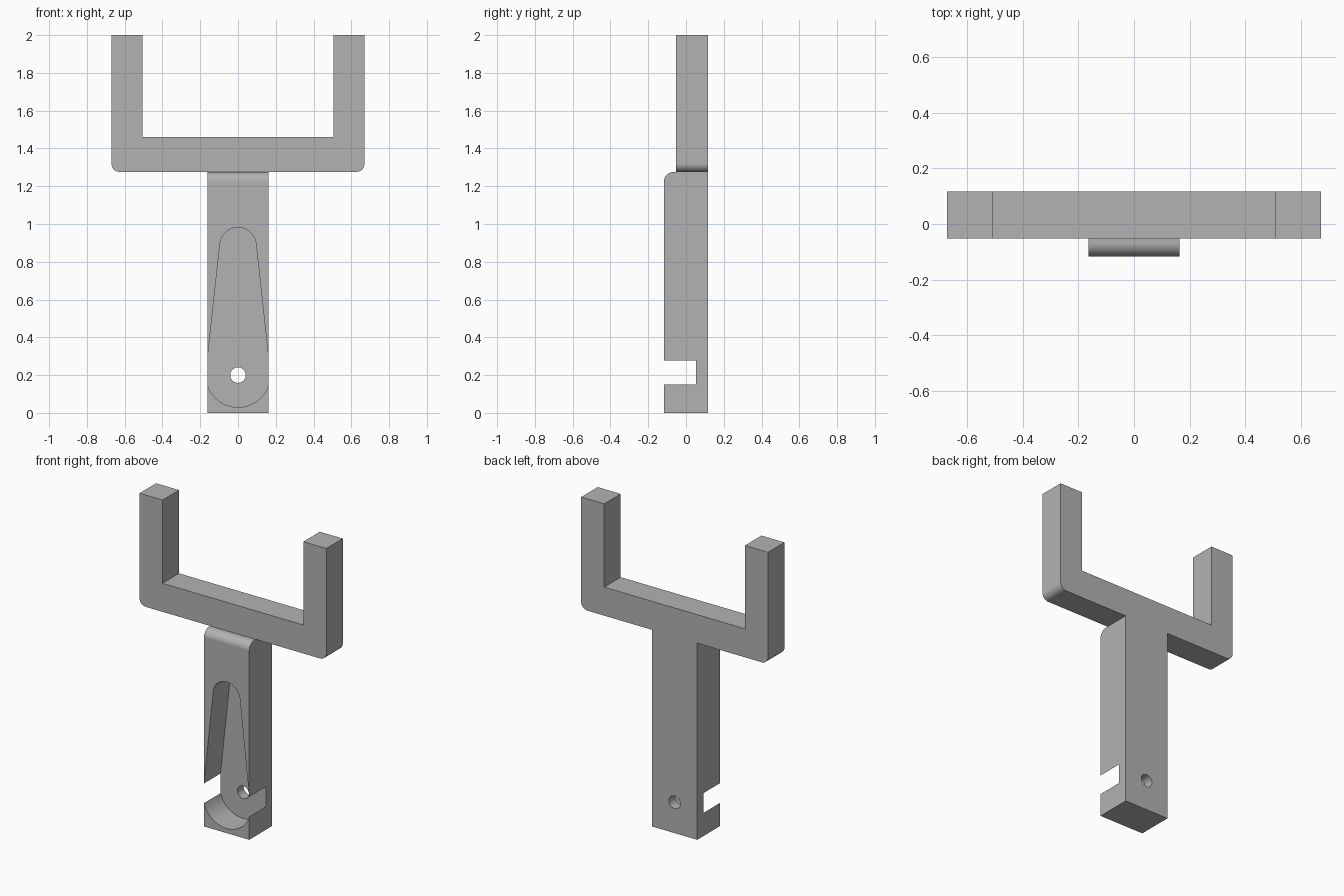
import bpy, bmesh
from math import sin, cos, pi, asin
from mathutils import Vector

if "Cube" in bpy.data.objects:
    bpy.data.objects.remove(bpy.data.objects["Cube"], do_unlink=True)

# Single matte grey
grey = bpy.data.materials.new("grey")
grey.use_nodes = True
COLOR = (0.45, 0.45, 0.45, 1)
grey.diffuse_color = COLOR
grey.node_tree.nodes["Principled BSDF"].inputs["Base Color"].default_value = COLOR


def arc(cx, cz, r, start, end, steps):
    """Points on an arc, angles in radians."""
    angles = [start + (end - start) * i / steps for i in range(steps + 1)]
    return [(cx + r * cos(a), cz + r * sin(a)) for a in angles]


def prism(name, profile, axis, low, high):
    """Extrude a 2D profile (side, z) along the x or y axis."""
    bm = bmesh.new()
    place = (lambda u, z: (u, low, z)) if axis == "y" else (lambda u, z: (low, u, z))
    face = bm.faces.new([bm.verts.new(place(u, z)) for u, z in profile])
    grown = bmesh.ops.extrude_face_region(bm, geom=[face])["geom"]
    shift = Vector((0, high - low, 0) if axis == "y" else (high - low, 0, 0))
    bmesh.ops.translate(bm, vec=shift, verts=[v for v in grown if isinstance(v, bmesh.types.BMVert)])
    bmesh.ops.recalc_face_normals(bm, faces=bm.faces)
    mesh = bpy.data.meshes.new(name)
    bm.to_mesh(mesh)
    bm.free()
    mesh.materials.append(grey)
    obj = bpy.data.objects.new(name, mesh)
    bpy.context.collection.objects.link(obj)
    return obj


def combine(target, other, operation):
    """Apply a boolean and discard the second solid."""
    mod = target.modifiers.new(operation.lower(), "BOOLEAN")
    mod.operation, mod.solver, mod.object = operation, "EXACT", other
    bpy.context.view_layer.objects.active = target
    bpy.ops.object.modifier_apply(modifier=mod.name)
    bpy.data.objects.remove(other, do_unlink=True)


HALF_W, FRONT, BACK = 0.1625, -0.117, 0.117
JOINT = 1.275

# Stem: side profile with a rounded upper front edge
round_r = 0.05
stem_profile = [(FRONT, 0), (BACK, 0), (BACK, JOINT)]
stem_profile += arc(FRONT + round_r, JOINT - round_r, round_r, pi / 2, pi, 10)
holder = prism("fork_holder", stem_profile, "x", -HALF_W, HALF_W)

# Fork: wide U with rounded lower corners
half, inner, floor, top, r = 0.67, 0.505, 1.46, 2.0, 0.045
right_half = arc(half - r, JOINT + r, r, -pi / 2, 0, 10)
right_half += [(half, top), (inner, top), (inner, floor)]
fork_profile = right_half + [(-x, z) for x, z in reversed(right_half)]
fork = prism("fork", fork_profile, "y", -0.052, BACK)
combine(holder, fork, "UNION")

# Tapered pocket: two circles joined by tangents, breaking out of the sides
low_z, low_r, high_z, high_r = 0.2, 0.17, 0.885, 0.096
tilt = asin((low_r - high_r) / (high_z - low_z))
pocket_profile = arc(0, high_z, high_r, tilt, pi - tilt, 24)
pocket_profile += arc(0, low_z, low_r, pi - tilt, 2 * pi + tilt, 48)
pocket = prism("pocket_cutter", pocket_profile, "y", FRONT - 0.1, 0.053)
combine(holder, pocket, "DIFFERENCE")

# Pivot hole through the pocket floor
hole = prism("hole_cutter", arc(0, low_z, 0.041, 0, 2 * pi, 32)[:-1], "y", -0.05, BACK + 0.1)
combine(holder, hole, "DIFFERENCE")

# Smooth the curved walls, keep corners crisp
bpy.ops.object.select_all(action="DESELECT")
holder.select_set(True)
bpy.context.view_layer.objects.active = holder
bpy.ops.object.shade_smooth_by_angle(angle=pi / 6)
normals = holder.modifiers.new("weighted_normals", "WEIGHTED_NORMAL")
normals.keep_sharp = True
